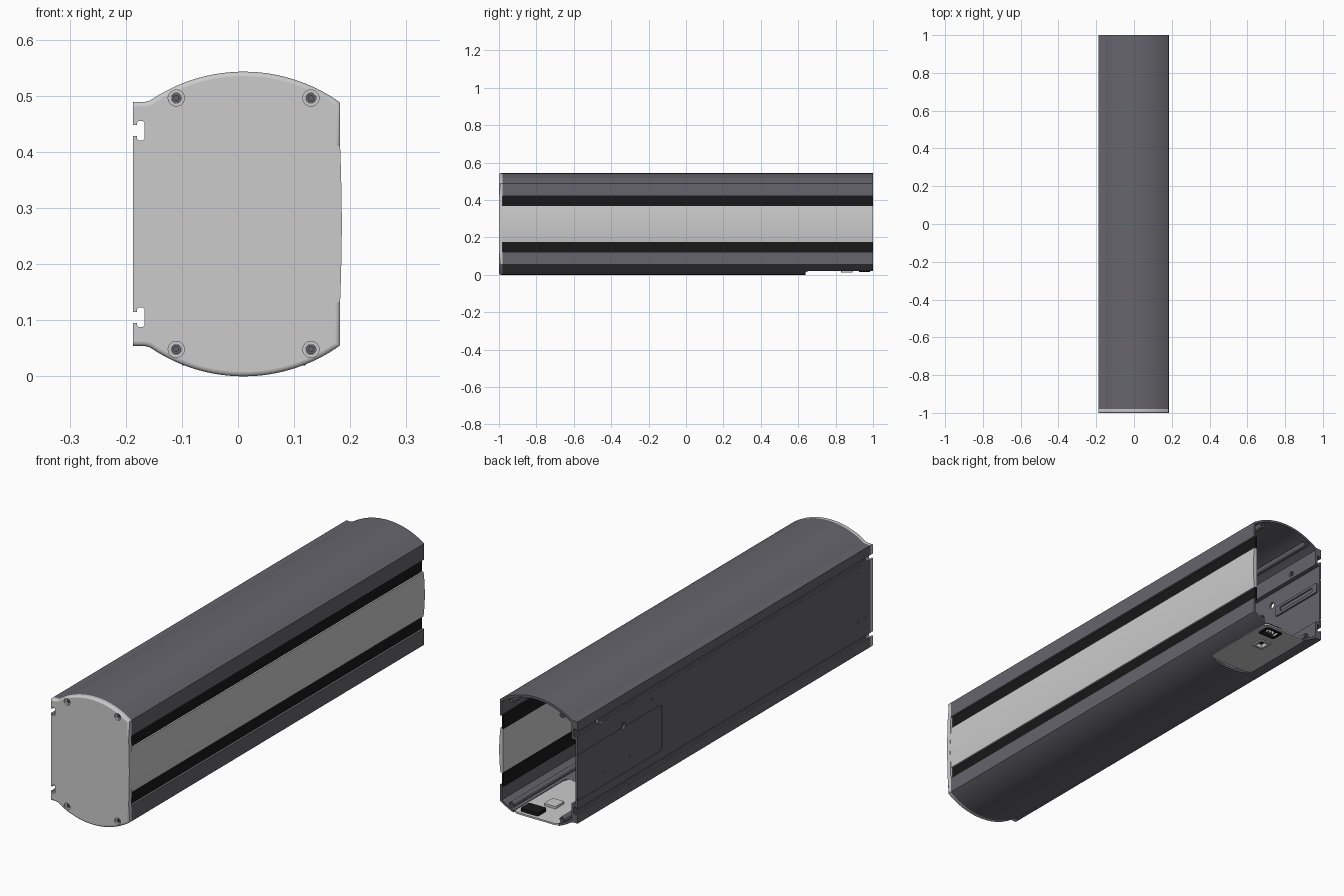
import bpy, bmesh
from math import sin, cos, asin, pi

if "Cube" in bpy.data.objects:
    bpy.data.objects.remove(bpy.data.objects["Cube"])

CX, CZ, R = 0.01, 0.247, 0.296      # centre and radius of the top arc
MID = 0.2715                        # height of the mirror line
SCREWS = [(x, z) for x in (-0.11, 0.13) for z in (0.048, 0.496)]


def material(name, col):
    m = bpy.data.materials.new(name)
    m.diffuse_color = (*col, 1)
    m.use_nodes = True
    m.node_tree.nodes["Principled BSDF"].inputs["Base Color"].default_value = m.diffuse_color
    return m


DARK = material("dark_grey", (0.13, 0.13, 0.15))
BLACK = material("black", (0.009, 0.009, 0.009))


def finish(bm, name, mat=None):
    bmesh.ops.recalc_face_normals(bm, faces=bm.faces)
    me = bpy.data.meshes.new(name)
    bm.to_mesh(me)
    bm.free()
    ob = bpy.data.objects.new(name, me)
    bpy.context.collection.objects.link(ob)
    if mat:
        me.materials.append(mat)
    return ob


def prism(name, pts, a, b, mat=None, axis="y", bevel=None):
    """Extrude a 2D outline from a to b along an axis."""
    place = {"y": lambda p, d: (p[0], d, p[1]),
             "x": lambda p, d: (d, p[0], p[1]),
             "z": lambda p, d: (p[0], p[1], d)}[axis]
    bm = bmesh.new()
    f = bm.faces.new([bm.verts.new(place(p, a)) for p in pts])
    ext = bmesh.ops.extrude_face_region(bm, geom=[f])["geom"]
    for v in ext:
        if isinstance(v, bmesh.types.BMVert):
            v.co["xyz".index(axis)] = b
    if bevel:
        edges = [e for e in bm.edges if bevel(*e.verts)]
        bmesh.ops.bevel(bm, geom=edges, offset=0.008, segments=4, profile=0.5, affect="EDGES")
    return finish(bm, name, mat)


def circle(cx, cy, r, n=24):
    return [(cx + r * cos(2 * pi * i / n), cy + r * sin(2 * pi * i / n)) for i in range(n)]


def rounded(x0, x1, y0, y1, r, n=6):
    out = []
    for k, (cx, cy) in enumerate([(x1 - r, y1 - r), (x0 + r, y1 - r), (x0 + r, y0 + r), (x1 - r, y0 + r)]):
        for i in range(n + 1):
            t = (k + i / n) * pi / 2
            out.append((cx + r * cos(t), cy + r * sin(t)))
    return out


def cut(ob, *cutters):
    for c in cutters:
        c.hide_render = True
        m = ob.modifiers.new("cut", "BOOLEAN")
        m.operation, m.solver, m.object = "DIFFERENCE", "EXACT", c
        bpy.context.view_layer.objects.active = ob
        bpy.ops.object.modifier_apply(modifier=m.name)
        bpy.data.objects.remove(c)


def smooth(ob, angle=0.5):
    bpy.ops.object.select_all(action="DESELECT")
    ob.select_set(True)
    bpy.context.view_layer.objects.active = ob
    bpy.ops.object.shade_smooth_by_angle(angle=angle)
    for p in ob.data.polygons:      # end faces stay flat
        if abs(p.normal.y) > 0.999:
            p.use_smooth = False


def arc(r, x0, x1, n=32):
    a, b = asin((x0 - CX) / r), asin((x1 - CX) / r)
    return [(CX + r * sin(a + (b - a) * i / n), CZ + r * cos(a + (b - a) * i / n)) for i in range(n + 1)]


def flip(pts):
    return [(x, 2 * MID - z) for x, z in reversed(pts)]


# Upper half outlines: arc, left shoulder, T-slot
slot = [(-0.187, 0.448), (-0.18, 0.448), (-0.18, 0.452), (-0.177, 0.455), (-0.170, 0.455), (-0.167, 0.452),
        (-0.167, 0.423), (-0.170, 0.42), (-0.177, 0.42), (-0.18, 0.423), (-0.18, 0.428), (-0.187, 0.428)]
top = arc(R, 0.182, -0.157) + [(-0.165, 0.4893), (-0.187, 0.489)] + slot
inner = [(0.172, 0.42)] + arc(R - 0.01, 0.172, -0.157) + [(-0.157, 0.41), (-0.177, 0.41)]

# Long housing shell with open right side
outer = [(0.182, 0.42)] + top
outer = outer + flip(outer)
inside = inner + flip(inner)
housing = prism("housing_shell", outer + inside[::-1], -0.98, 1.0, DARK)

# Connector opening, side plate recess and mounting holes
cut(housing, prism("pocket_cutter", rounded(-0.098, 0.118, 0.64, 1.2, 0.025), -0.05, 0.03, axis="z"))
cut(housing, prism("recess_cutter", rounded(0.43, 1.2, 0.15, 0.35, 0.015), -0.2, -0.184, axis="x"))
plate = prism("side_access_plate", rounded(0.4325, 1.0, 0.1525, 0.3475, 0.013), -0.184, -0.187, DARK, "x")
holes = [(0.69, 0.355, 0.014), (0.84, 0.432, 0.012), (0.50, 0.395, 0.005), (0.65, 0.085, 0.005),
         (-0.90, 0.395, 0.006), (-0.90, 0.19, 0.005), (-0.95, 0.19, 0.005)]
for y, z, r in holes:
    cut(housing, prism("hole_cutter", circle(y, z, r, 16), -0.2, -0.15, axis="x"))
cut(plate, prism("hole_cutter", circle(0.69, 0.355, 0.014, 16), -0.2, -0.17, axis="x"))
for y in (0.83, 0.65):
    cut(plate, prism("hole_cutter", circle(y, 0.206, 0.005, 16), -0.2, -0.1855, axis="x"))
smooth(housing)

# Screw channels running along the corners
for i, (x, z) in enumerate(SCREWS):
    ch = prism(f"screw_channel_{i + 1}", circle(x, z, 0.0125), -0.975, 0.995, DARK)
    cut(ch, prism("bore_cutter", circle(x, z, 0.006, 16), 0.8, 1.1))
    smooth(ch)

# Black recessed strips above and below the front panel
for name, z0, z1 in (("upper_black_strip", 0.365, 0.425), ("lower_black_strip", 0.118, 0.178)):
    prism(name, [(0.164, z0), (0.172, z0), (0.172, z1), (0.164, z1)], -0.98, 1.0, BLACK)

# Gently bulged light panel
half = 0.0955
curve = [(0.185 - 0.006 * (i / 8) ** 2, MID + half * i / 8) for i in range(-8, 9)]
smooth(prism("front_panel", curve + [(0.166, MID + half), (0.166, MID - half)], -0.98, 1.0))

# End cap with rounded front rim
bulge = [(0.182 + 0.003 * cos(pi / 2 * i / 8), MID + 0.14 * i / 8) for i in range(-8, 9)]


def rim(v, w):
    front = max(v.co.y, w.co.y) < -0.999
    return front and not (v.co.x < -0.166 and w.co.x < -0.166)


cap = prism("end_cap", top + flip(top) + bulge, -1.0, -0.98, None, "y", rim)
for x, z in SCREWS:
    cut(cap, prism("counterbore_cutter", circle(x, z, 0.0145), -1.1, -0.992),
        prism("screw_hole_cutter", circle(x, z, 0.009), -1.1, -0.985))
smooth(cap)

# Screw heads with hex sockets
for i, (x, z) in enumerate(SCREWS):
    s = prism(f"cap_screw_{i + 1}", circle(x, z, 0.0085), -0.992, -0.984, DARK)
    cut(s, prism("socket_cutter", circle(x, z, 0.0045, 6), -1.1, -0.987))
    smooth(s)

# Flat connector plate, power inlet and network jack underneath
conn = prism("connector_plate", rounded(-0.1, 0.12, 0.638, 1.0, 0.025), 0.019, 0.026, None, "z")
cut(conn, prism("inlet_opening_cutter", rounded(0.025, 0.087, 0.932, 0.978, 0.006), 0.0, 0.1, axis="z"),
    prism("jack_opening_cutter", rounded(0.004, 0.041, 0.839, 0.879, 0.002), 0.0, 0.1, axis="z"))
inlet = prism("power_inlet", rounded(0.012, 0.096, 0.925, 0.985, 0.008), 0.0155, 0.04, BLACK, "z")
cut(inlet, prism("inlet_cutter", rounded(0.025, 0.085, 0.935, 0.975, 0.006), 0.0, 0.034, axis="z"))
for i, x in enumerate((0.04, 0.055, 0.07)):
    prism(f"inlet_pin_{i + 1}", rounded(x - 0.002, x + 0.002, 0.948, 0.962, 0.001), 0.018, 0.035, None, "z")
jack = prism("network_jack", rounded(-0.005, 0.05, 0.83, 0.89, 0.004), 0.0135, 0.036, None, "z")
cut(jack, prism("jack_cutter", rounded(0.005, 0.04, 0.84, 0.878, 0.002), 0.0, 0.032, axis="z"))
prism("jack_contacts", rounded(0.008, 0.037, 0.843, 0.86, 0.002), 0.028, 0.033, BLACK, "z")

# Inner mounting bar on the left wall
bar = prism("inner_mounting_bar", rounded(0.72, 0.99, 0.285, 0.33, 0.006), -0.178, -0.17, DARK, "x")
cut(bar, prism("bar_cutter", rounded(0.75, 0.96, 0.298, 0.318, 0.008), -0.175, -0.1, axis="x"))
